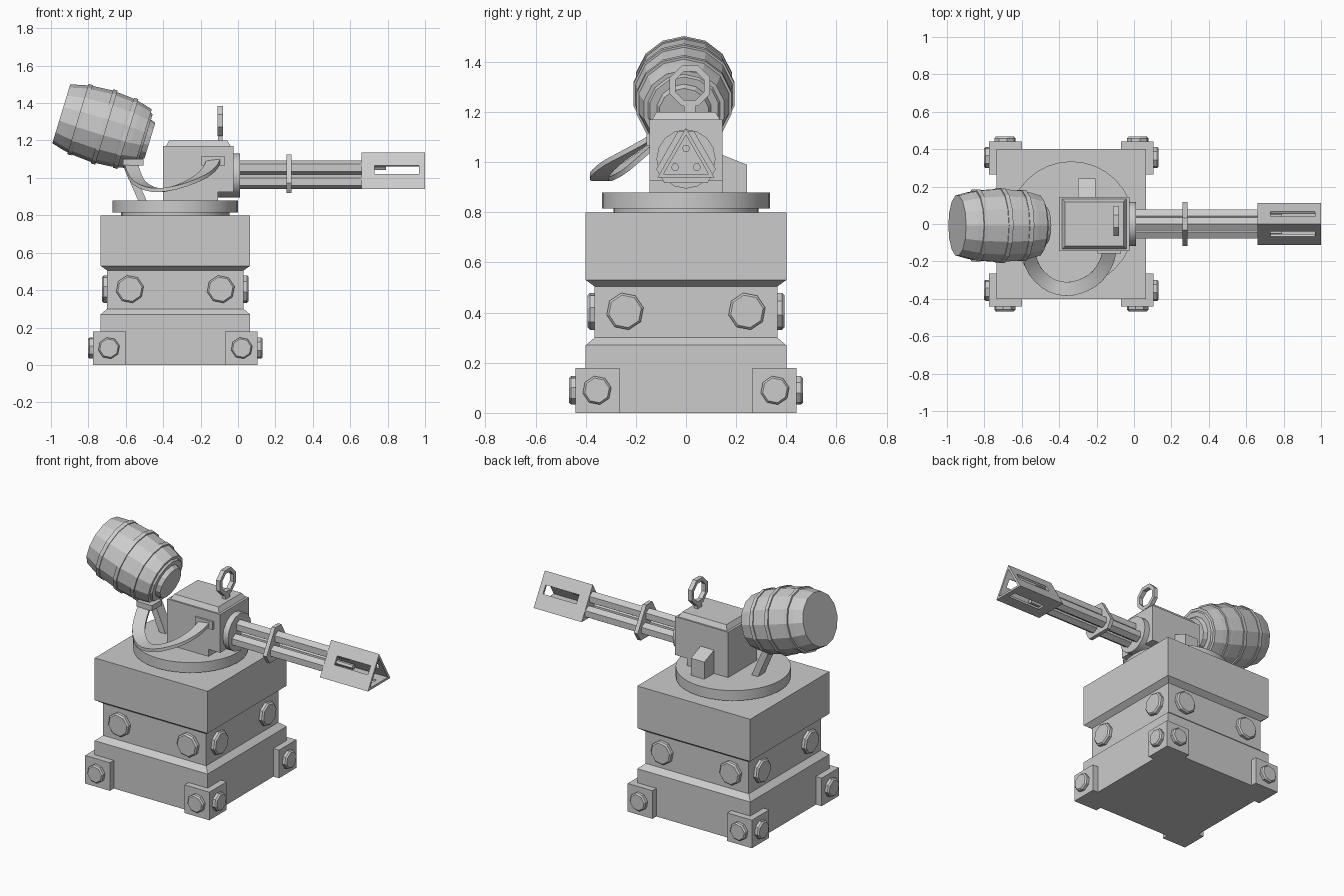
import bpy, bmesh, math
from mathutils import Vector, Quaternion

if "Cube" in bpy.data.objects:
    bpy.data.objects.remove(bpy.data.objects["Cube"])

CX = -0.335          # centre of the pedestal in x
GZ = 1.005           # height of the gun axis

grey = bpy.data.materials.new("plain_grey")
grey.diffuse_color = (0.6, 0.6, 0.6, 1)
grey.use_nodes = True
grey.node_tree.nodes["Principled BSDF"].inputs["Base Color"].default_value = grey.diffuse_color


def finish(name, bm, smooth=False):
    bmesh.ops.recalc_face_normals(bm, faces=bm.faces[:])
    me = bpy.data.meshes.new(name)
    bm.to_mesh(me)
    bm.free()
    me.materials.append(grey)
    ob = bpy.data.objects.new(name, me)
    bpy.context.collection.objects.link(ob)
    if smooth:
        bpy.context.view_layer.objects.active = ob
        ob.select_set(True)
        bpy.ops.object.shade_smooth_by_angle(angle=math.radians(25))
        ob.select_set(False)
    return ob


def skin(bm, rings, caps=True, loop=False):
    """Join rings of points with quads."""
    vs = [[bm.verts.new(p) for p in r] for r in rings]
    n = len(vs[0])
    pairs = list(zip(vs, vs[1:])) + ([(vs[-1], vs[0])] if loop else [])
    for a, b in pairs:
        for i in range(n):
            bm.faces.new((a[i], a[(i + 1) % n], b[(i + 1) % n], b[i]))
    if caps and not loop:
        bm.faces.new(vs[0])
        bm.faces.new(vs[-1])


def lathe(name, origin, axis, profile, n, phase=0.0, loop=False, smooth=False):
    """Turn (distance, radius) pairs about an axis."""
    axis = Vector(axis).normalized()
    q = Quaternion() if abs(axis.z) > 0.99 else axis.to_track_quat('Z', 'Y')
    bm = bmesh.new()
    rings = []
    for d, r in profile:
        angs = [phase + 2 * math.pi * i / n for i in range(n)]
        rings.append([Vector(origin) + q @ Vector((r * math.cos(a), r * math.sin(a), d)) for a in angs])
    skin(bm, rings, loop=loop)
    return finish(name, bm, smooth)


def box(name, x0, x1, y0, y1, z0, z1, inset=0.0):
    bm = bmesh.new()
    rings = []
    for z, k in ((z0, 0), (z1, inset)):
        rings.append([(x0 + k, y0 + k, z), (x1 - k, y0 + k, z), (x1 - k, y1 - k, z), (x0 + k, y1 - k, z)])
    skin(bm, rings)
    return finish(name, bm)


def extrude(name, pts, vec):
    """Prism from an outline and an extrusion vector."""
    bm = bmesh.new()
    skin(bm, [[Vector(p) for p in pts], [Vector(p) + Vector(vec) for p in pts]])
    return finish(name, bm)


# pedestal: square turned profile with a waist
s = math.sqrt(2)
lathe("pedestal", (CX, 0, 0), (0, 0, 1),
      [(0, .4 * s), (.27, .4 * s), (.3, .365 * s), (.505, .365 * s), (.53, .4 * s), (.8, .4 * s)],
      4, math.pi / 4)

# corner feet with bolts
for sx in (-1, 1):
    for sy in (-1, 1):
        xs = sorted((CX + sx * .265, CX + sx * .44))
        ys = sorted((sy * .265, sy * .44))
        box("corner_foot", *xs, *ys, 0, .18)
        foot = [(.43, .058), (.458, .058), (.467, .05)]
        lathe("foot_bolt", (CX, sy * .355, .09), (sx, 0, 0), foot, 8, .2)
        lathe("foot_bolt", (CX + sx * .355, 0, .09), (0, sy, 0), foot, 8, .2)

# waist bolts, two on each side
waist = [(.355, .075), (.383, .075), (.392, .066)]
for d in (-1, 1):
    for k in (-.243, .243):
        lathe("waist_bolt", (CX, k, .405), (d, 0, 0), waist, 8, .2)
        lathe("waist_bolt", (CX + k, 0, .405), (0, d, 0), waist, 8, .2)

# turntable
lathe("turntable", (CX, 0, 0), (0, 0, 1),
      [(.79, .29), (.815, .29), (.815, .335), (.88, .335)], 32, smooth=True)

# gun housing, notched under the barrels
extrude("housing", [(x, -.145, z) for x, z in
        ((-.4, .87), (-.107, .87), (-.107, .925), (-.025, .925), (-.025, 1.17), (-.4, 1.17))], (0, .29, 0))
box("housing_lid", -.385, -.04, -.135, .135, 1.17, 1.2, .017)
extrude("side_block", [(-.3, .13, .87), (-.3, .243, .87), (-.3, .243, .99), (-.3, .13, 1.035)], (.095, 0, 0))

# ring sight
lathe("sight_ring", (-.095, .015, 1.305), (1, 0, 0),
      [(-.014, .087), (.014, .087), (.014, .062), (-.014, .062)], 8, math.pi / 8, loop=True)
box("sight_stem", -.108, -.082, -.008, .038, 1.19, 1.235)

# rotary barrels
lathe("barrel_hub", (0, 0, GZ + .008), (1, 0, 0), [(-.12, .118), (.012, .118)], 16, smooth=True)
for i in range(3):
    a = math.pi / 2 + i * 2 * math.pi / 3
    p = (0, .05 * math.cos(a), GZ + .05 * math.sin(a))
    lathe("gun_barrel", p, (1, 0, 0), [(-.02, .039), (.67, .039)], 6, math.pi / 6)
    lathe("barrel_tip", p, (1, 0, 0), [(.66, .016), (.79, .016)], 6)

# clamp around the barrels, a triangle with cut corners
clamp = []
for i in range(3):
    for da in (-15, 15):
        a = math.radians(90 + 120 * i + da)
        clamp.append((.26, .123 * math.cos(a), GZ + .123 * math.sin(a)))
extrude("barrel_clamp", clamp, (.025, 0, 0))

# triangular muzzle shroud with a slot in each side
bm = bmesh.new()
xs, ts = (.66, .73, .967, 1.0), (0, .33, .6, 1)
tri = [Vector((0, .117 * math.cos(a), GZ + .117 * math.sin(a)))
       for a in (math.pi / 2, math.pi * 7 / 6, math.pi * 11 / 6)]
for k in range(3):
    a, b = tri[k], tri[(k + 1) % 3]
    if k == 2:
        a, b = b, a          # keep the slots mirrored left and right
    grid = [[bm.verts.new(a.lerp(b, t) + Vector((x, 0, 0))) for t in ts] for x in xs]
    for i in range(3):
        for j in range(3):
            if (i, j) != (1, 1):
                bm.faces.new((grid[i][j], grid[i][j + 1], grid[i + 1][j + 1], grid[i + 1][j]))
bmesh.ops.remove_doubles(bm, verts=bm.verts[:], dist=1e-4)
shroud = finish("muzzle_shroud", bm)
m = shroud.modifiers.new("thickness", 'SOLIDIFY')
m.thickness, m.offset, m.use_even_offset = .014, 0, True
extrude("shroud_back", [(.66, p.y, p.z) for p in tri], (.012, 0, 0))

# ammunition keg, tilted
o, ax = Vector((-.945, -.008, 1.342)), Vector((.957, 0, -.29))


def keg_r(t):
    return .2 - .036 * ((t - .228) / .228) ** 2


keg = [(t, keg_r(t)) for t in (0, .06, .12, .228, .336, .4, .456)]
lathe("keg", o, ax, keg, 14, math.pi / 14)
lathe("keg_end", o, ax, [(.45, .15), (.468, .14), (.468, .11), (.495, .1)], 14, math.pi / 14)
for t in (.105, .24, .36):
    r = keg_r(t) + .007
    lathe("keg_hoop", o, ax, [(t - .012, r - .02), (t - .012, r), (t + .012, r), (t + .012, r - .02)],
          14, math.pi / 14, loop=True)

# keg strut
extrude("keg_strut", [(-.63, -.035, 1.1), (-.585, -.035, 1.1), (-.485, -.035, .87), (-.53, -.035, .87)],
        (0, .07, 0))

# ammunition feed belt from keg to housing
P = [Vector(p) for p in ((-.58, -.06, 1.13), (-.57, -.14, 1.06), (-.53, -.25, .975), (-.44, -.33, .935),
                         (-.33, -.345, .95), (-.22, -.3, .995), (-.155, -.22, 1.045), (-.13, -.14, 1.095),
                         (-.125, -.08, 1.13))]
path = []
for k in range(1, len(P) - 2):
    p0, p1, p2, p3 = P[k - 1:k + 3]
    for j in range(3):
        t = j / 3
        path.append(.5 * (2 * p1 + (p2 - p0) * t + (2 * p0 - 5 * p1 + 4 * p2 - p3) * t ** 2
                          + (3 * p1 - p0 - 3 * p2 + p3) * t ** 3))
path.append(P[-2])
rings = []
for i, p in enumerate(path):
    d = path[min(i + 1, len(path) - 1)] - path[max(i - 1, 0)]
    side = Vector((d.y, -d.x, 0)).normalized() * .037
    up = side.cross(d).normalized() * .01
    rings.append([p + side + up, p - side + up, p - side - up, p + side - up])
bm = bmesh.new()
skin(bm, rings)
finish("feed_belt", bm, True)
box("belt_socket_housing", -.195, -.07, -.158, -.13, 1.065, 1.115)
box("belt_socket_keg", -.615, -.505, -.15, -.05, 1.065, 1.1)
